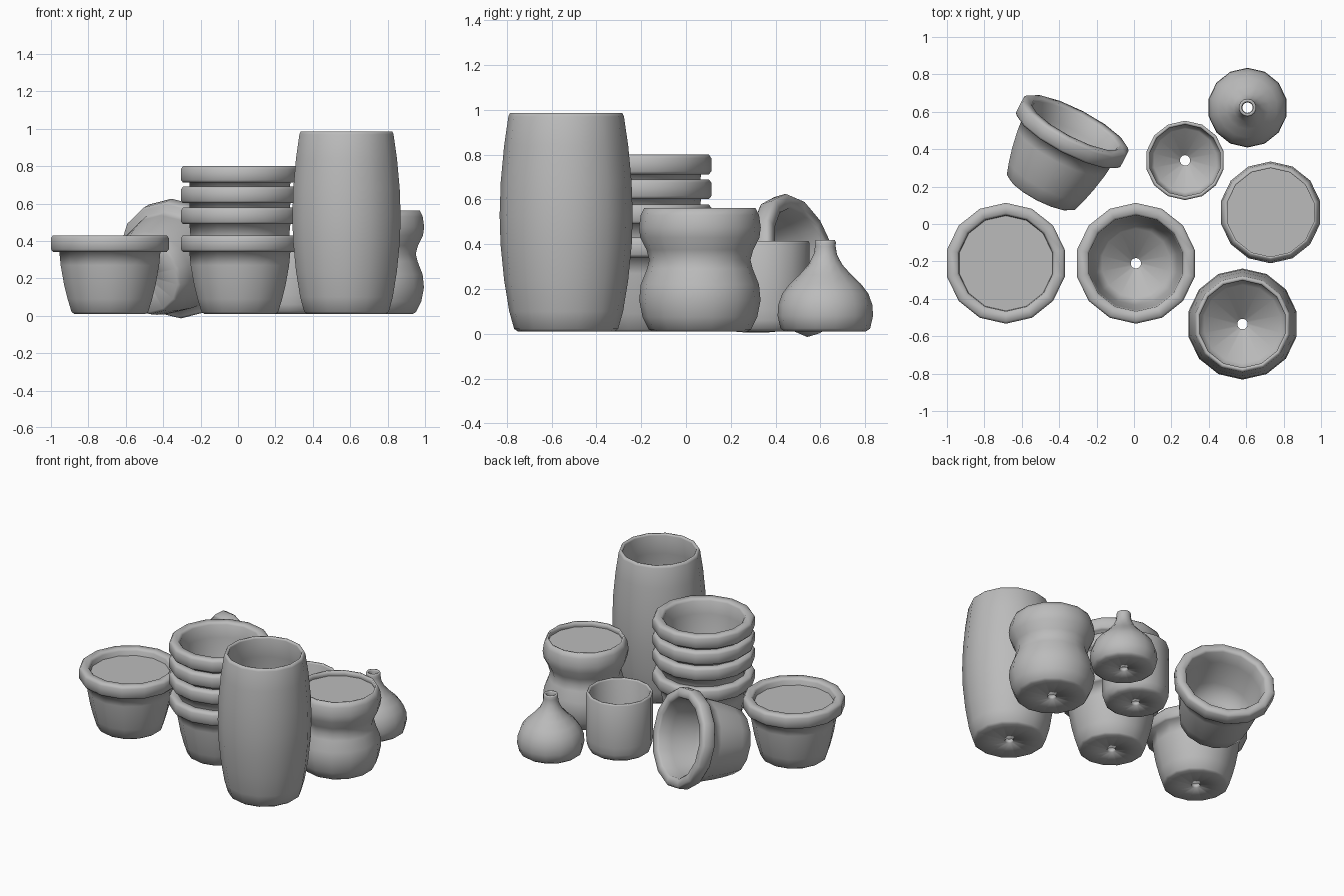
import bpy, bmesh, math
from mathutils import Matrix, Vector

SIDES = 14
grey = bpy.data.materials.new("plain grey")
grey.diffuse_color = (0.5, 0.5, 0.5, 1)


def finish(bm, name, matrix):
    bmesh.ops.recalc_face_normals(bm, faces=bm.faces)
    me = bpy.data.meshes.new(name)
    bm.to_mesh(me)
    bm.free()
    for p in me.polygons:
        p.use_smooth = True
    me.materials.append(grey)
    ob = bpy.data.objects.new(name, me)
    ob.matrix_world = matrix
    bpy.context.collection.objects.link(ob)
    return ob


def ring(bm, r, z):
    angles = [math.pi / 2 + 2 * math.pi * i / SIDES for i in range(SIDES)]
    return [bm.verts.new((r * math.cos(a), r * math.sin(a), z)) for a in angles]


def lathe(name, profile, matrix):
    """Spin a closed (radius, height) profile: outside, rim, inside, drain hole."""
    bm = bmesh.new()
    rings = [ring(bm, r, z) for r, z in profile]
    for a, b in zip(rings, rings[1:] + rings[:1]):
        for i in range(SIDES):
            j = (i + 1) % SIDES
            bm.faces.new((a[i], a[j], b[j], b[i]))
    return finish(bm, name, matrix)


def disc(name, r, z, matrix):
    bm = bmesh.new()
    bm.faces.new(ring(bm, r, z))
    return finish(bm, name, matrix)


def at(x, y, z=0):
    return Matrix.Translation((x, y, z))


# classic flower pot with a thick rim
POT = [(0.028, 0.01), (0.195, 0.01), (0.21, 0.02), (0.232, 0.09), (0.252, 0.17),
       (0.27, 0.27), (0.277, 0.342), (0.312, 0.342), (0.323, 0.355),
       (0.323, 0.415), (0.312, 0.43), (0.268, 0.43), (0.257, 0.416),
       (0.25, 0.33), (0.225, 0.17), (0.185, 0.045), (0.028, 0.04)]

# filled pot on the left
lathe("filled_pot", POT, at(-0.685, -0.21))
disc("filled_pot_soil", 0.256, 0.385, at(-0.685, -0.21))

# stack of four nested pots
for i, z in enumerate((0, 0.148, 0.26, 0.37)):
    lathe(f"stacked_pot_{i + 1}", POT, at(0.01, -0.21, z))

# pot lying on its side, resting on base edge and rim
tilt, heading = math.radians(15), math.radians(62.5)
axis = Vector((math.cos(heading) * math.cos(tilt),
               math.sin(heading) * math.cos(tilt), math.sin(tilt)))
side = Vector((math.sin(heading), -math.cos(heading), 0))
up = axis.cross(side)
turn = Matrix((side, up, axis)).transposed().to_4x4()
lathe("fallen_pot", POT, at(-0.502, 0.163, 0.206) @ turn)

# tall vase
lathe("tall_vase",
      [(0.028, 0.01), (0.215, 0.01), (0.232, 0.022), (0.254, 0.1), (0.277, 0.24),
       (0.293, 0.4), (0.297, 0.53), (0.292, 0.68), (0.277, 0.84), (0.258, 0.97),
       (0.251, 0.986), (0.238, 0.986), (0.233, 0.975), (0.255, 0.84), (0.272, 0.62),
       (0.272, 0.42), (0.25, 0.2), (0.21, 0.05), (0.028, 0.04)],
      at(0.58, -0.535))

# waisted pot with soil
lathe("waisted_pot",
      [(0.028, 0.01), (0.21, 0.01), (0.228, 0.02), (0.256, 0.075), (0.271, 0.15),
       (0.264, 0.22), (0.236, 0.29), (0.226, 0.33), (0.238, 0.375), (0.266, 0.43),
       (0.272, 0.475), (0.264, 0.53), (0.248, 0.562), (0.237, 0.562),
       (0.24, 0.53), (0.248, 0.48), (0.205, 0.33), (0.245, 0.15),
       (0.2, 0.045), (0.028, 0.04)],
      at(0.73, 0.062))
disc("waisted_pot_soil", 0.243, 0.525, at(0.73, 0.062))

# straight cylinder pot
lathe("cylinder_pot",
      [(0.028, 0.01), (0.175, 0.01), (0.196, 0.024), (0.208, 0.06), (0.212, 0.11),
       (0.212, 0.405), (0.206, 0.415), (0.197, 0.415), (0.192, 0.405),
       (0.19, 0.1), (0.17, 0.045), (0.028, 0.04)],
      at(0.273, 0.34))

# round bottle with narrow neck
lathe("bottle_vase",
      [(0.028, 0.01), (0.18, 0.01), (0.2, 0.024), (0.213, 0.08), (0.21, 0.13),
       (0.192, 0.18), (0.16, 0.222), (0.115, 0.265), (0.075, 0.31), (0.052, 0.355),
       (0.046, 0.39), (0.047, 0.41), (0.043, 0.418), (0.034, 0.418), (0.03, 0.41),
       (0.032, 0.355), (0.06, 0.3), (0.14, 0.215), (0.19, 0.13), (0.19, 0.08),
       (0.17, 0.04), (0.028, 0.04)],
      at(0.607, 0.622))
